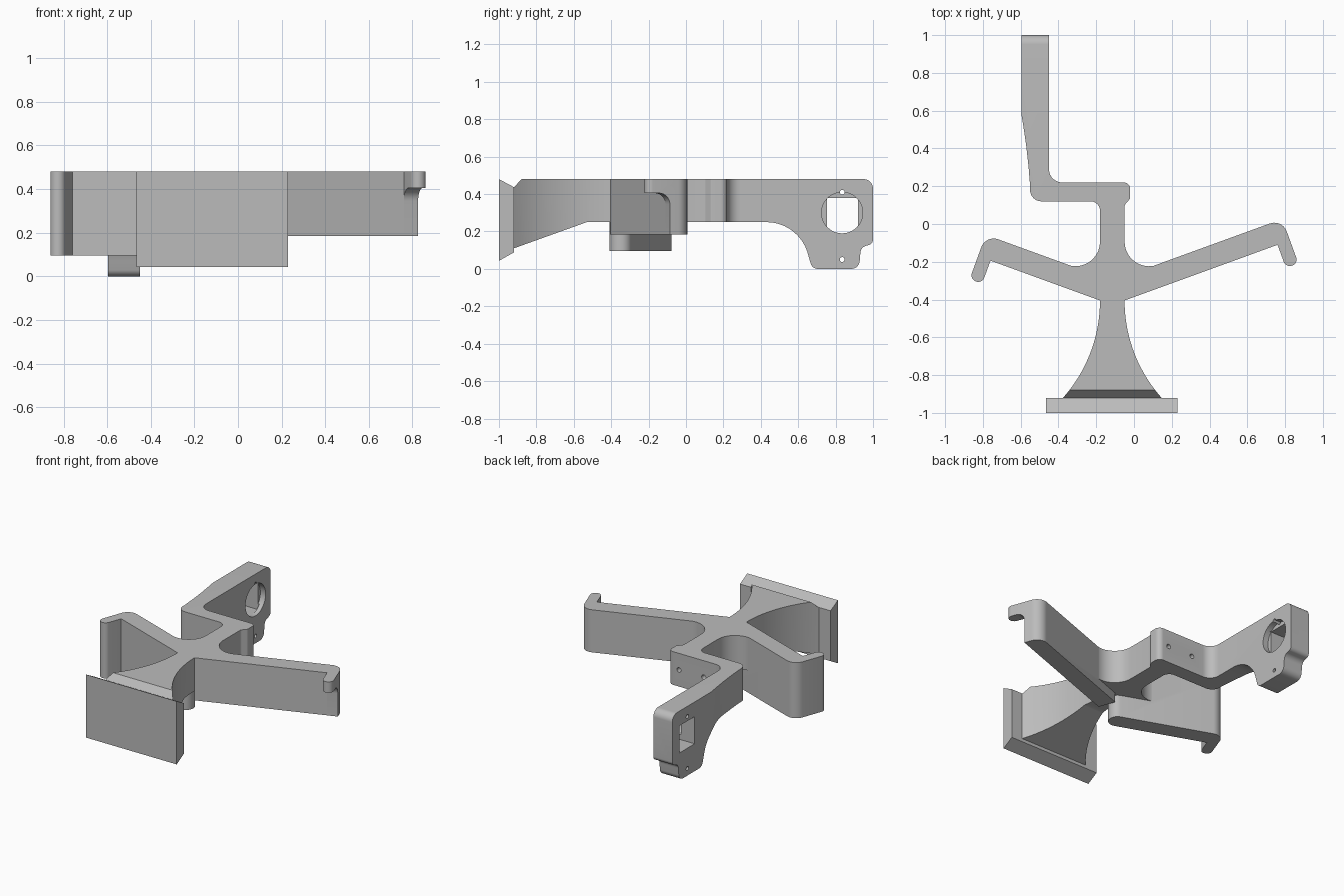
import bpy, bmesh, math
from mathutils import Vector

if "Cube" in bpy.data.objects:
    bpy.data.objects.remove(bpy.data.objects["Cube"])

grey = bpy.data.materials.new("plain_grey")
grey.diffuse_color = (0.5, 0.5, 0.5, 1)
grey.use_nodes = True
grey.node_tree.nodes["Principled BSDF"].inputs["Base Color"].default_value = grey.diffuse_color

TOP = 0.48
C, S = math.cos(math.radians(20)), math.sin(math.radians(20))


def rounded(pts, steps=10):
    """Outline from (a, b) or (a, b, radius) corners."""
    out = []
    for i, p in enumerate(pts):
        v = Vector(p[:2])
        if len(p) < 3:
            out.append(v)
            continue
        d1 = (Vector(pts[i - 1][:2]) - v).normalized()
        d2 = (Vector(pts[(i + 1) % len(pts)][:2]) - v).normalized()
        half = d1.angle(d2) / 2
        r = p[2]
        centre = v + (d1 + d2).normalized() * (r / math.sin(half))
        a = v + d1 * (r / math.tan(half)) - centre
        b = v + d2 * (r / math.tan(half)) - centre
        sweep = math.pi - 2 * half
        for k in range(steps + 1):
            t = k / steps
            out.append(centre + (a * math.sin((1 - t) * sweep)
                                 + b * math.sin(t * sweep)) / math.sin(sweep))
    return out


def prism(name, pts, lo, hi, place):
    """Extrude an outline from lo to hi; place(a, b, h) gives the position."""
    bm = bmesh.new()
    low = [bm.verts.new(place(p[0], p[1], lo)) for p in pts]
    high = [bm.verts.new(place(p[0], p[1], hi)) for p in pts]
    bm.faces.new(low)
    bm.faces.new(high)
    n = len(pts)
    for i in range(n):
        j = (i + 1) % n
        bm.faces.new((low[i], low[j], high[j], high[i]))
    bmesh.ops.recalc_face_normals(bm, faces=bm.faces[:])
    me = bpy.data.meshes.new(name)
    bm.to_mesh(me)
    bm.free()
    me.materials.append(grey)
    ob = bpy.data.objects.new(name, me)
    bpy.context.collection.objects.link(ob)
    return ob


def combine(target, other, op):
    m = target.modifiers.new(op.lower(), 'BOOLEAN')
    m.operation, m.solver, m.object = op, 'EXACT', other
    bpy.context.view_layer.objects.active = target
    bpy.ops.object.modifier_apply(modifier=m.name)
    bpy.data.objects.remove(other)


def plan(a, b, h):
    return (a, b, h)


def side(a, b, h):
    return (h, a, b)


def facing(a, b, h):
    return (a, h, b)


def circle(a, b, r, n=32):
    return [(a + r * math.cos(2 * math.pi * k / n),
             b + r * math.sin(2 * math.pi * k / n)) for k in range(n)]


# Body outline from above: flare, spine, crossbar and mounting arm
MID, HALF, R = -0.115, 0.065, 0.776
flare = []
for k in range(17):
    y = -0.92 + 0.515 * k / 16
    flare.append((HALF + R - math.sqrt(R * R - (y + 0.405) ** 2), y))


def web(sgn):
    """Filleted web where the spine meets a side arm."""
    def at(u, v):
        return (MID + sgn * (HALF + u * C - v * S), -0.405 + u * S + v * C)
    corner_y = -0.405 + 0.118 / C
    return [at(0.26, 0.05), at(0.26, 0.118), (MID + sgn * HALF, corner_y, 0.13)]


outline = [(MID - flare[0][0], -0.95), (MID + flare[0][0], -0.95)]
outline += [(MID + w, y) for w, y in flare] + web(1)
outline += [(-0.05, 0.10, 0.02), (-0.02, 0.135, 0.02), (-0.02, 0.22, 0.035),
            (-0.45, 0.22, 0.07), (-0.45, 1), (-0.595, 1), (-0.595, 0.575),
            (-0.583, 0.5), (-0.570, 0.41), (-0.558, 0.3), (-0.55, 0.2),
            (-0.55, 0.12, 0.06), (-0.18, 0.12, 0.05)]
outline += web(-1)[::-1] + [(MID - w, y) for w, y in reversed(flare)]
body = prism("holder", rounded(outline), -0.1, 0.6, plan)

# Side outline trims the body height
arch = [(0.43 + 0.23 * math.sin(t * math.pi / 28), 0.02 + 0.23 * math.cos(t * math.pi / 28))
        for t in range(13)]
trim = [(-0.97, 0.11), (-0.92, 0.11), (-0.53, 0.25)] + arch
trim += [(0.675, 0.0, 0.04), (0.925, 0.0, 0.045), (0.935, 0.115, 0.04),
         (1.0, 0.135, 0.03), (1.0, TOP, 0.05), (-0.88, TOP), (-0.92, 0.435), (-0.97, 0.435)]
combine(body, prism("trim", rounded(trim), -1, 1, side), 'INTERSECT')

# Round socket, square pocket and screw holes in the mounting arm
combine(body, prism("socket", circle(0.835, 0.30, 0.11, 48), -0.49, -0.4, side), 'DIFFERENCE')
pocket = [(0.755, 0.19), (0.92, 0.19), (0.92, 0.378), (0.755, 0.378)]
combine(body, prism("pocket", pocket, -0.7, -0.48, side), 'DIFFERENCE')
for z in (0.41, 0.05):
    combine(body, prism("screw", circle(0.835, z, 0.013, 16), -0.7, -0.4, side), 'DIFFERENCE')

# Holes in the crossbar
for x in (-0.10, -0.29):
    combine(body, prism("hole", circle(x, 0.365, 0.016, 16), 0.08, 0.3, facing), 'DIFFERENCE')


# Hooked side arms
def side_arm(name, sgn, length, base, start):
    def at(u, v, h):
        return (MID + sgn * (HALF + u * C - v * S), -0.405 + u * S + v * C, h)
    end = length + 0.07
    pts = start + [(length, 0), (length, -0.13, 0.0345), (end, -0.13, 0.0345), (end, 0.12, 0.07)]
    return prism(name, rounded(pts), base, TOP, at), at


left, _ = side_arm("left_arm", -1, 0.617, 0.095, [(-0.06, 0.12, 0.058), (-0.06, 0, 0.058)])
right, at = side_arm("right_arm", 1, 0.862, 0.185, [(0, 0.12), (0, 0)])
under = rounded([(-0.3, 0.1), (0.0, 0.1), (0.0, 0.405, 0.06), (-0.3, 0.405)])
cutter = prism("under_hook", under, 0.75, 1.05, lambda v, z, u: at(u, v, z))
combine(right, cutter, 'DIFFERENCE')

# Front plate with bevelled top and bottom edges
plate = prism("front_plate", [(-1, 0.043), (-0.92, 0.088), (-0.92, 0.437), (-1, TOP)],
              -0.465, 0.23, side)

for part in (left, right, plate):
    combine(body, part, 'UNION')

bpy.ops.object.select_all(action='DESELECT')
body.select_set(True)
bpy.context.view_layer.objects.active = body
bpy.ops.object.shade_smooth_by_angle(angle=math.radians(25))
